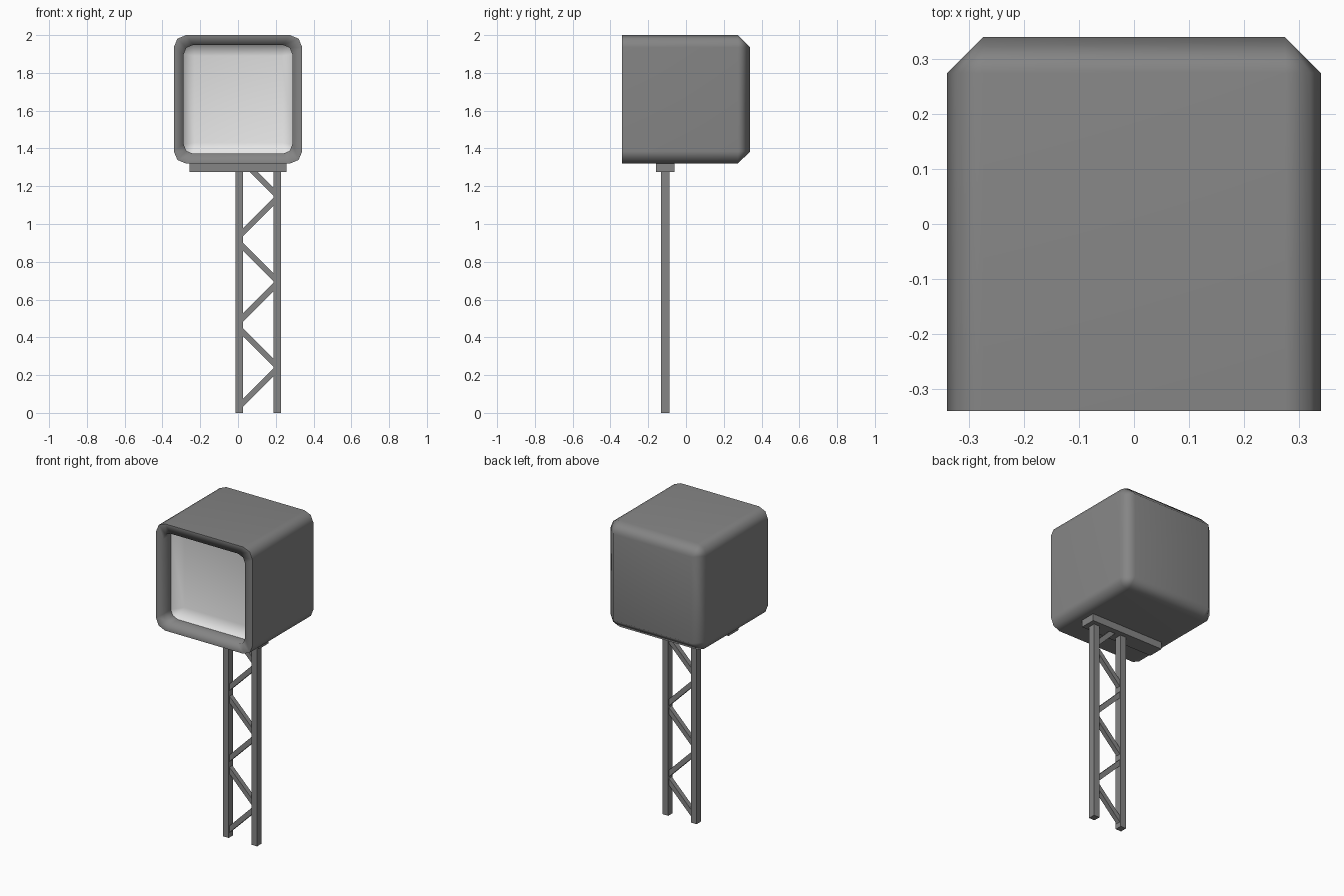
import bpy, bmesh, math
from mathutils import Matrix, Vector

cube = bpy.data.objects.get("Cube")
if cube:
    bpy.data.objects.remove(cube, do_unlink=True)


def material(name, value):
    m = bpy.data.materials.new(name)
    m.use_nodes = True
    colour = (value, value, value, 1)
    m.diffuse_color = colour
    m.node_tree.nodes["Principled BSDF"].inputs["Base Color"].default_value = colour
    return m


GREY = material("dark_grey", 0.235)
WHITE = material("light_panel", 0.8)


def finish(name, bm, *mats):
    bmesh.ops.recalc_face_normals(bm, faces=bm.faces)
    mesh = bpy.data.meshes.new(name)
    bm.to_mesh(mesh)
    bm.free()
    for m in mats:
        mesh.materials.append(m)
    ob = bpy.data.objects.new(name, mesh)
    bpy.context.collection.objects.link(ob)
    return ob


def box(name, centre, size, tilt=0.0):
    """Box of a given size, tilted about the y axis."""
    bm = bmesh.new()
    mat = (Matrix.Translation(centre) @ Matrix.Rotation(tilt, 4, 'Y')
           @ Matrix.Diagonal((*size, 1)))
    bmesh.ops.create_cube(bm, size=1, matrix=mat)
    return finish(name, bm, GREY)


MID_Z = 1.66


def ring(bm, y, half, radius):
    """Rounded square across the y axis, with two segments per corner."""
    verts = []
    for corner in range(4):
        mid = math.radians(45 + 90 * corner)
        cx = math.copysign(half - radius, math.cos(mid))
        cz = math.copysign(half - radius, math.sin(mid))
        for step in (-1, 0, 1):
            a = mid + step * math.pi / 4
            verts.append(bm.verts.new((cx + radius * math.cos(a), y,
                                       MID_Z + cz + radius * math.sin(a))))
    return verts


# Lamp housing: chamfered back, flat front rim and shallow dished panel
bm = bmesh.new()
sections = [(0.34, 0.275, 0), (0.275, 0.34, 0.065), (-0.34, 0.34, 0.065),
            (-0.34, 0.288, 0.05), (-0.265, 0.288, 0.05), (-0.21, 0.23, 0)]
rings = [ring(bm, *s) for s in sections]
for a, b in zip(rings, rings[1:]):
    for i in range(len(a)):
        j = (i + 1) % len(a)
        bm.faces.new((a[i], a[j], b[j], b[i]))
bm.faces.new(rings[0])
bm.faces.new(rings[-1])
bmesh.ops.remove_doubles(bm, verts=bm.verts, dist=0.0005)
for f in bm.faces:
    f.smooth = True
    f.material_index = int(-0.25 < f.calc_center_median().y < -0.2)
for e in bm.edges:
    materials = {f.material_index for f in e.link_faces}
    outer_front = (all(v.co.y < -0.339 for v in e.verts)
                   and any(abs(f.calc_center_median().y) < 0.1 for f in e.link_faces))
    e.smooth = not (outer_front or len(materials) > 1)
housing = finish("lamp_housing", bm, GREY, WHITE)
weighted = housing.modifiers.new("weighted_normals", 'WEIGHTED_NORMAL')
weighted.keep_sharp = True

# Mounting plate under the housing
POST_Y = -0.11
box("mounting_plate", (0, POST_Y, 1.298), (0.515, 0.1, 0.046))

# Two upright posts
LEFT_X, RIGHT_X = 0.007, 0.207
for name, x in (("inner_post", LEFT_X), ("outer_post", RIGHT_X)):
    box(name, (x, POST_Y, 0.64), (0.04, 0.044, 1.28))

# Zigzag braces, in pairs that meet at the outer post
for k in range(3):
    apex = 0.24 + 0.4525 * k
    for side, name in ((-1, "lower_brace"), (1, "upper_brace")):
        start = Vector((RIGHT_X - 0.005, POST_Y, apex + side * 0.012))
        run = min(0.19, 1.29 - start.z) if side > 0 else 0.19
        end = start + Vector((-run, 0, side * run))
        box(f"{name}_{k + 1}", (start + end) / 2,
            ((end - start).length, 0.03, 0.03), side * math.pi / 4)
